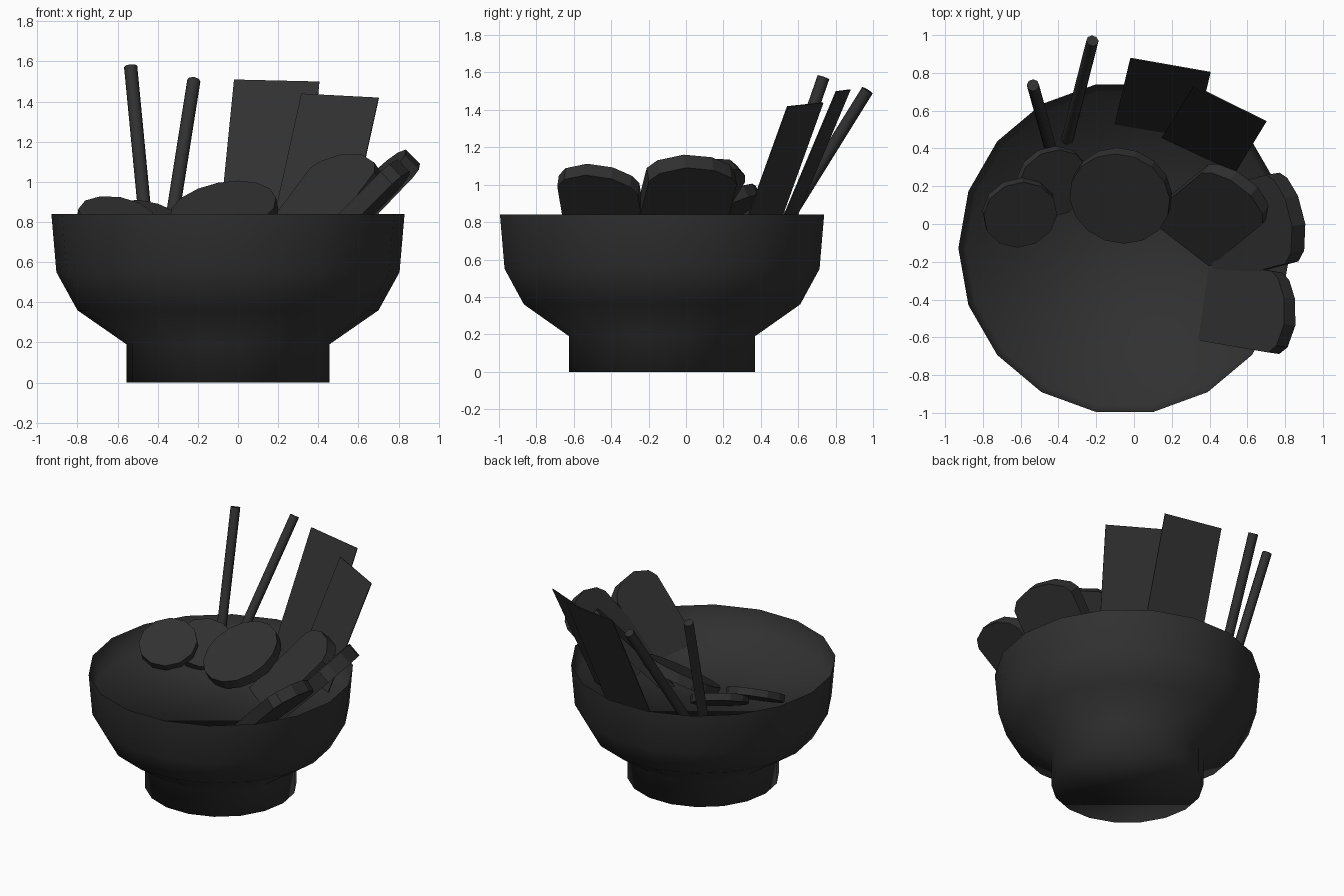
import bpy
import bmesh
import math
from mathutils import Vector

cube = bpy.data.objects.get("Cube")
if cube:
    bpy.data.objects.remove(cube, do_unlink=True)

charcoal = bpy.data.materials.new("charcoal")
charcoal.use_nodes = True
COLOUR = (0.03, 0.03, 0.03, 1)
charcoal.diffuse_color = COLOUR
charcoal.node_tree.nodes["Principled BSDF"].inputs["Base Color"].default_value = COLOUR


def finish(name, bm):
    bmesh.ops.recalc_face_normals(bm, faces=bm.faces)
    mesh = bpy.data.meshes.new(name)
    bm.to_mesh(mesh)
    bm.free()
    mesh.materials.append(charcoal)
    obj = bpy.data.objects.new(name, mesh)
    bpy.context.collection.objects.link(obj)
    return obj


def prism(name, points, depth):
    """Solid made by pushing a flat outline along the depth vector."""
    bm = bmesh.new()
    front = [bm.verts.new(p) for p in points]
    back = [bm.verts.new(p + depth) for p in points]
    bm.faces.new(front)
    bm.faces.new(back[::-1])
    for i in range(len(front)):
        j = (i + 1) % len(front)
        bm.faces.new((front[i], back[i], back[j], front[j]))
    return finish(name, bm)


def disc(name, centre, normal, radius, thickness, sides):
    n = Vector(normal).normalized()
    u = n.cross(Vector((0, 1, 0))).normalized()
    v = n.cross(u)
    c = Vector(centre) + n * thickness / 2
    angles = [math.tau * i / sides for i in range(sides)]
    pts = [c + radius * (u * math.cos(a) + v * math.sin(a)) for a in angles]
    return prism(name, pts, -n * thickness)


def slice_piece(name, left, right, up, length, thickness):
    """Thick slice with a rounded upper end, given by its shoulder points."""
    left, right, up = Vector(left), Vector(right), Vector(up).normalized()
    across = right - left
    arch = [(0, -length), (0, 0), (.08, .05), (.3, .1), (.62, .11),
            (.9, .06), (1, 0), (1, -length)]
    pts = [left + across * s + up * h for s, h in arch]
    n = across.cross(up).normalized()
    return prism(name, pts, -n * thickness)


def sheet(name, left, right, down, length):
    left, right = Vector(left), Vector(right)
    drop = Vector(down) * length
    n = (right - left).cross(drop).normalized()
    return prism(name, [left, right, right + drop, left + drop], n * 0.006)


def stick(name, top, bottom, radius):
    top, bottom = Vector(top), Vector(bottom)
    obj = disc(name, (top + bottom) / 2, top - bottom, radius,
               (top - bottom).length, 8)
    for p in obj.data.polygons:
        p.use_smooth = len(p.vertices) == 4
    for e in obj.data.edges:
        a, b = (obj.data.vertices[i].co for i in e.vertices)
        e.use_edge_sharp = (a - b).length < radius * 2


# Bowl: outer wall, rim, inner wall and the filled surface inside
SIDES = 18
RIM = 0.84
profile = [(.505, 0), (.505, .19), (.75, .36), (.855, .55), (.88, RIM), (.84, .68)]
bm = bmesh.new()
rings = []
for r, z in profile:
    rings.append([bm.verts.new((-.05 + r * math.cos(math.tau * i / SIDES),
                                -.128 + r * math.sin(math.tau * i / SIDES), z))
                  for i in range(SIDES)])
for low, high in zip(rings, rings[1:]):
    for i in range(SIDES):
        j = (i + 1) % SIDES
        bm.faces.new((low[i], low[j], high[j], high[i]))
bm.faces.new(rings[0][::-1])
bm.faces.new(rings[-1])
for f in bm.faces:
    f.smooth = True
for e in bm.edges:
    e.smooth = not all(abs(v.co.z - RIM) < .001 for v in e.verts)
finish("bowl", bm)

# Round toppings
disc("large_round_slice", (-.07, .15, .84), (-.17, -.47, .86), .27, .07, 16)
disc("left_round_slice", (-.605, .06, .81), (.15, -.47, .86), .197, .05, 12)
disc("rear_round_slice", (-.43, .225, .79), (.28, -.42, .86), .197, .05, 12)

# Thick slices leaning on the wall
slice_piece("inner_thick_slice", (.36, .27, 1.07), (.68, 0, 1.05), (.54, .44, .72), .54, .08)
slice_piece("outer_thick_slice", (.70, .26, 1.07), (.80, -.21, 1.09), (.68, .18, .71), .54, .1)
slice_piece("front_thick_slice", (.73, -.25, 1.01), (.71, -.68, 1.05), (.70, -.12, .70), .54, .085)

# Flat sheets standing at the back
sheet("rear_sheet", (-.02, .875, 1.51), (.405, .80, 1.50), (-.10, -.42, -1), .88)
sheet("front_sheet", (.315, .73, 1.44), (.70, .54, 1.42), (-.22, -.36, -1), .8)

# Pair of sticks
stick("left_stick", (-.535, .735, 1.575), (-.445, .41, .64), .033)
stick("right_stick", (-.22, .97, 1.505), (-.36, .42, .62), .033)
